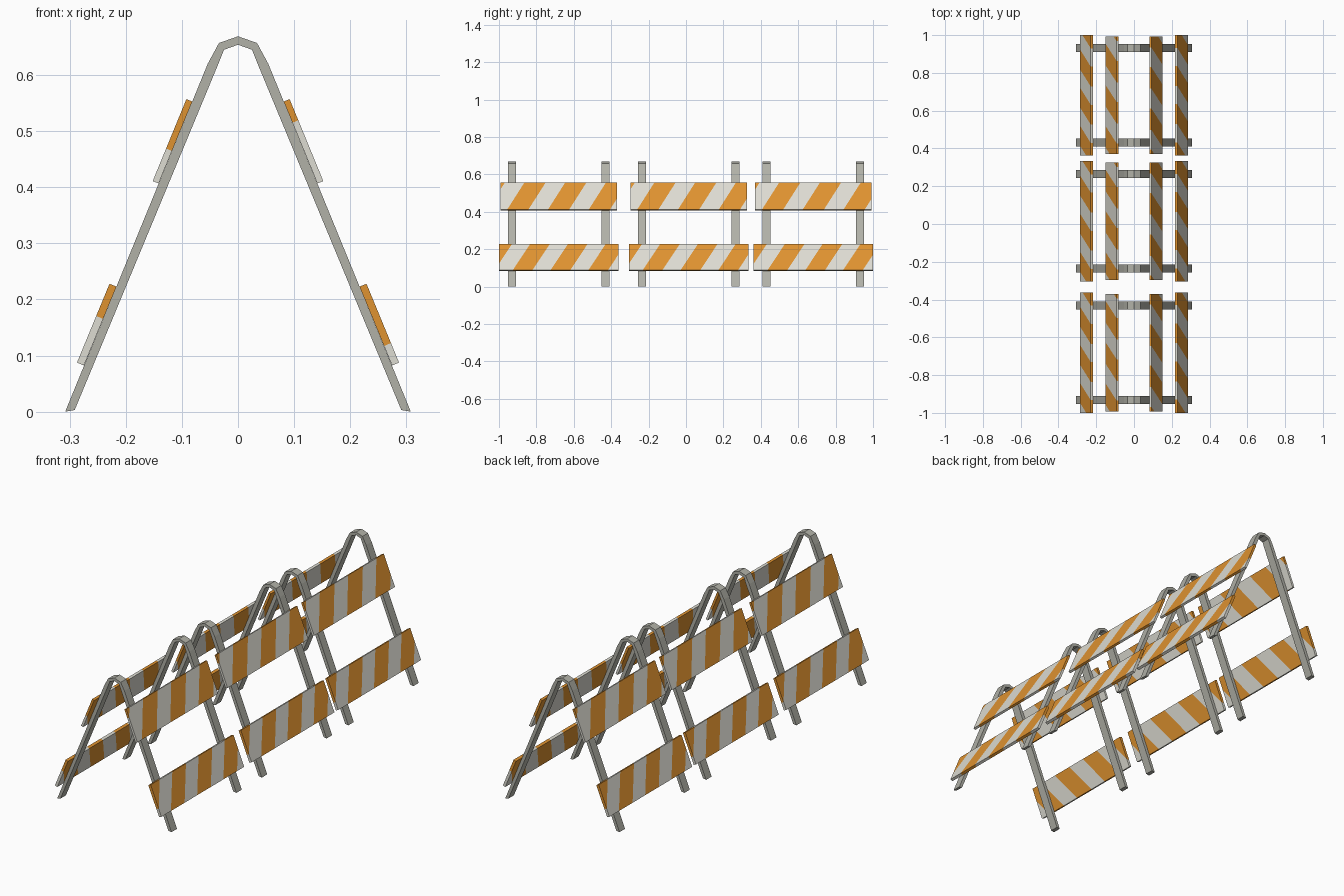
import bpy, bmesh
from mathutils import Vector

if "Cube" in bpy.data.objects:
    bpy.data.objects.remove(bpy.data.objects["Cube"])


def material(name, rgb):
    m = bpy.data.materials.new(name)
    m.diffuse_color = (*rgb, 1)
    m.use_nodes = True
    m.node_tree.nodes["Principled BSDF"].inputs["Base Color"].default_value = m.diffuse_color
    return m


GREY = material("grey_metal", (0.44, 0.44, 0.39))
ORANGE = material("orange_stripe", (0.74, 0.29, 0.03))
WHITE = material("white_stripe", (0.73, 0.72, 0.65))


def finish(bm, name, mats):
    bmesh.ops.recalc_face_normals(bm, faces=bm.faces[:])
    me = bpy.data.meshes.new(name)
    bm.to_mesh(me)
    bm.free()
    for m in mats:
        me.materials.append(m)
    ob = bpy.data.objects.new(name, me)
    bpy.context.collection.objects.link(ob)


# Bent A-shaped leg frame: outer and inner outline of the right half, mirrored
OUTER = [(0.308, 0), (0.054, 0.62), (0.034, 0.657), (0, 0.669)]
INNER = [(0.291, 0.003), (0.037, 0.615), (0.025, 0.645), (0, 0.654)]


def leg_frame(name, y, half=0.021):
    def full(path):
        return path + [(-x, z) for x, z in path[-2::-1]]
    bm = bmesh.new()
    rings = []
    for (ox, oz), (ix, iz) in zip(full(OUTER), full(INNER)):
        rings.append([bm.verts.new(p) for p in (
            (ox, y - half, oz), (ox, y + half, oz),
            (ix, y + half, iz), (ix, y - half, iz))])
    for a, b in zip(rings, rings[1:]):
        for i in range(4):
            j = (i + 1) % 4
            bm.faces.new((a[i], a[j], b[j], b[i]))
    bm.faces.new(rings[0])
    bm.faces.new(rings[-1])
    finish(bm, name, [GREY])


# Sloping board with diagonal stripes; side -1 is the board turned half round
def board(name, side, y, half, top, bottom, thick, first, period, lean=0.093):
    top, bottom = Vector(top), Vector(bottom)
    inward = Vector((-0.925, -0.379)) * thick
    height = top.y - bottom.y
    bm = bmesh.new()
    loops = []
    for v in (-half, half):
        loops.append([bm.verts.new((p.x, v, p.y)) for p in
                      (top, bottom, bottom + inward, top + inward)])
    a, b = loops
    for i in range(4):
        j = (i + 1) % 4
        bm.faces.new((a[i], a[j], b[j], b[i]))
    bm.faces.new(a)
    bm.faces.new(b)
    # cut along stripe edges, following the slope of the board
    along = (top - bottom).normalized()
    length = (top - bottom).length
    slope = lean / length
    normal = Vector((-slope * along.x, 1, -slope * along.y))
    white = 0.48
    for k in range(-2, 5):
        for f in (0, white):
            point = Vector((top.x, first + (k + f) * period, top.y))
            bmesh.ops.bisect_plane(
                bm, geom=bm.verts[:] + bm.edges[:] + bm.faces[:],
                plane_co=point, plane_no=normal)
    origin = Vector((top.x, first, top.y))
    for f in bm.faces:
        u = (f.calc_center_median() - origin).dot(normal) / period
        f.material_index = 1 if u % 1 < white else 0
    for v in bm.verts:
        v.co.x *= side
        v.co.y = y + side * v.co.y
    finish(bm, name, [ORANGE, WHITE])


# Three barricades in a row
for n, y in enumerate((-0.681, 0.014, 0.681), 1):
    for tag, dy in (("front", -0.25), ("back", 0.25)):
        leg_frame(f"leg_frame_{n}_{tag}", y + dy)
    for tag, side in (("right", 1), ("left", -1)):
        board(f"upper_board_{n}_{tag}", side, y, 0.311,
              (0.092, 0.557), (0.152, 0.411), 0.0113, -0.287, 0.218)
        board(f"lower_board_{n}_{tag}", side, y, 0.319,
              (0.229, 0.228), (0.287, 0.0875), 0.0134, -0.249, 0.202)
